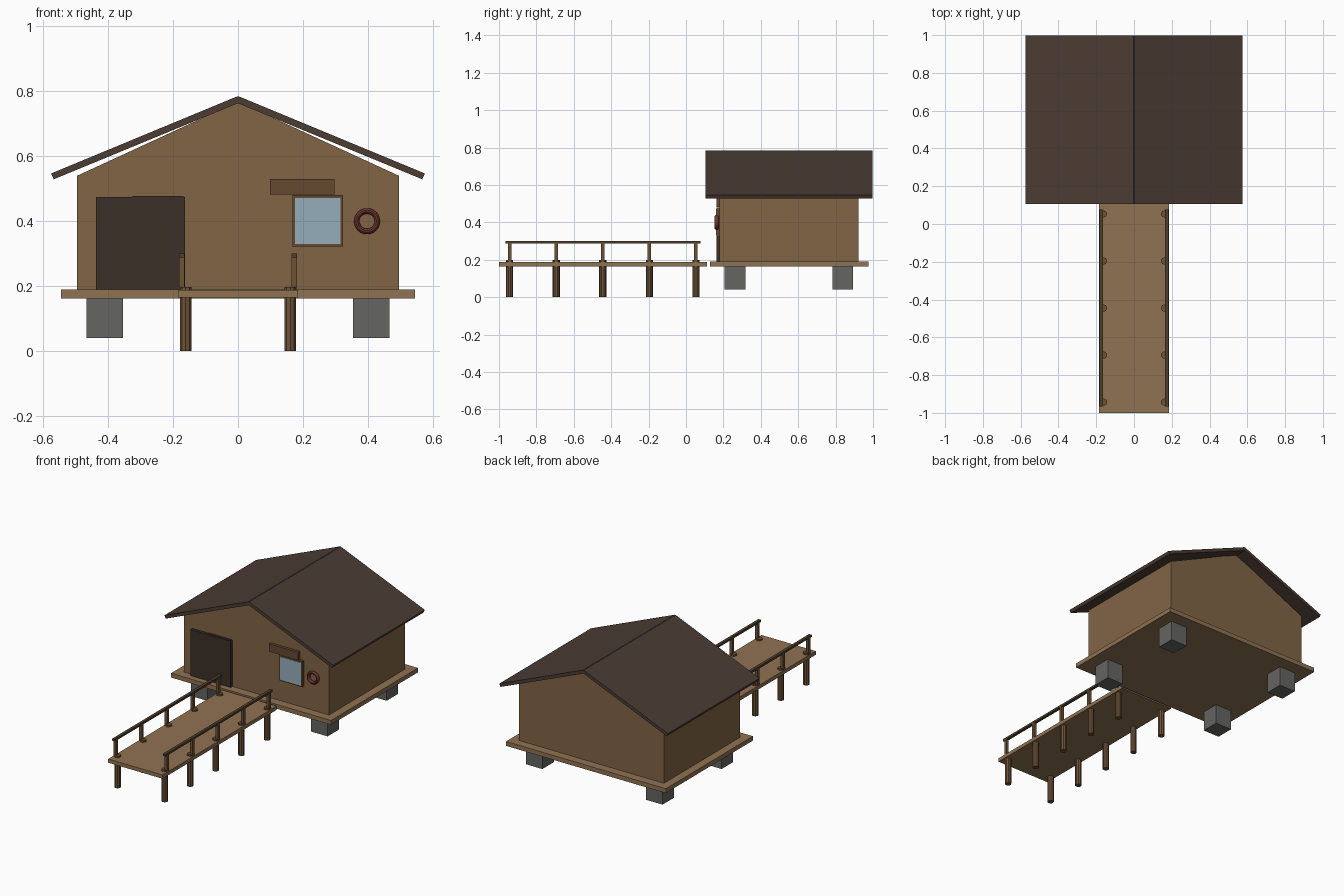
import bpy, bmesh, math

if "Cube" in bpy.data.objects:
    bpy.data.objects.remove(bpy.data.objects["Cube"])


def material(name, r, g, b):
    m = bpy.data.materials.new(name)
    m.diffuse_color = (r, g, b, 1)
    m.use_nodes = True
    m.node_tree.nodes["Principled BSDF"].inputs["Base Color"].default_value = m.diffuse_color
    return m


WALL = material("wall_wood", 0.22, 0.13, 0.06)
DECK = material("deck_wood", 0.28, 0.17, 0.085)
POST = material("post_wood", 0.15, 0.085, 0.037)
RAIL = material("rail_wood", 0.075, 0.05, 0.025)
ROOF = material("roof", 0.07, 0.045, 0.034)
DOOR = material("door_dark", 0.045, 0.03, 0.021)
SIGN = material("sign_wood", 0.13, 0.065, 0.03)
STONE = material("stone", 0.13, 0.13, 0.125)
GLASS = material("glass", 0.3, 0.42, 0.5)
RED = material("ring_red", 0.16, 0.035, 0.03)


def box(name, x, y, z, mat):
    bpy.ops.mesh.primitive_cube_add(size=1, location=[(a + b) / 2 for a, b in (x, y, z)])
    o = bpy.context.object
    o.name = name
    for v in o.data.vertices:
        v.co = [c * (b - a) for c, (a, b) in zip(v.co, (x, y, z))]
    o.data.materials.append(mat)
    return o


def prism(name, profile, y0, y1, mat):
    # extrude an x/z outline along y
    bm = bmesh.new()
    face = bm.faces.new([bm.verts.new((x, y0, z)) for x, z in profile])
    ext = bmesh.ops.extrude_face_region(bm, geom=[face])
    new = [g for g in ext["geom"] if isinstance(g, bmesh.types.BMVert)]
    bmesh.ops.translate(bm, verts=new, vec=(0, y1 - y0, 0))
    bmesh.ops.recalc_face_normals(bm, faces=bm.faces)
    me = bpy.data.meshes.new(name)
    bm.to_mesh(me)
    bm.free()
    o = bpy.data.objects.new(name, me)
    bpy.context.collection.objects.link(o)
    me.materials.append(mat)
    return o


# Hut body
box("platform", (-0.545, 0.545), (0.127, 0.975), (0.163, 0.19), DECK)
box("hut_walls", (-0.495, 0.495), (0.18, 0.922), (0.19, 0.54), WALL)
prism("gable", [(-0.495, 0.54), (0.495, 0.54), (0, 0.768)], 0.18, 0.922, WALL)

# Roof slabs
for side, s in (("left", -1), ("right", 1)):
    slab = [(0, 0.763), (s * 0.567, 0.529), (s * 0.575, 0.547), (s * 0.003, 0.784), (0, 0.783)]
    prism("roof_" + side, slab, 0.105, 0.998, ROOF)

# Foundation blocks
for cx in (-0.41, 0.41):
    for cy in (0.263, 0.838):
        box("foundation_block", (cx - 0.056, cx + 0.056), (cy - 0.056, cy + 0.056), (0.04, 0.163), STONE)

# Front details
box("door", (-0.437, -0.163), (0.162, 0.185), (0.19, 0.475), DOOR)
box("door_leaf", (-0.325, -0.168), (0.165, 0.185), (0.19, 0.478), DOOR)
box("sign_board", (0.098, 0.297), (0.162, 0.185), (0.482, 0.53), SIGN)
box("window_frame", (0.168, 0.323), (0.163, 0.185), (0.322, 0.48), SIGN)
box("window_pane", (0.175, 0.316), (0.16, 0.175), (0.33, 0.472), GLASS)
bpy.ops.mesh.primitive_torus_add(major_segments=24, minor_segments=10, major_radius=0.0315,
                                 minor_radius=0.0085, location=(0.397, 0.165, 0.4),
                                 rotation=(math.pi / 2, 0, 0))
ring = bpy.context.object
ring.name = "life_ring"
ring.scale = (1, 1, 1.4)
ring.data.materials.append(RED)

# Pier with piles, rail posts and handrails
box("pier_deck", (-0.185, 0.185), (-1, 0.113), (0.165, 0.188), DECK)
for s in (-1, 1):
    for i in range(5):
        y = -0.943 + i * 0.249
        bpy.ops.mesh.primitive_cylinder_add(vertices=10, radius=0.019, depth=0.198,
                                            location=(s * 0.161, y, 0.099))
        bpy.context.object.name = "pier_pile"
        bpy.context.object.data.materials.append(POST)
        box("rail_post", (s * 0.173 - 0.009, s * 0.173 + 0.009), (y - 0.009, y + 0.009), (0.185, 0.292), POST)
    box("handrail", (s * 0.173 - 0.009, s * 0.173 + 0.009), (-0.965, 0.077), (0.288, 0.301), RAIL)
